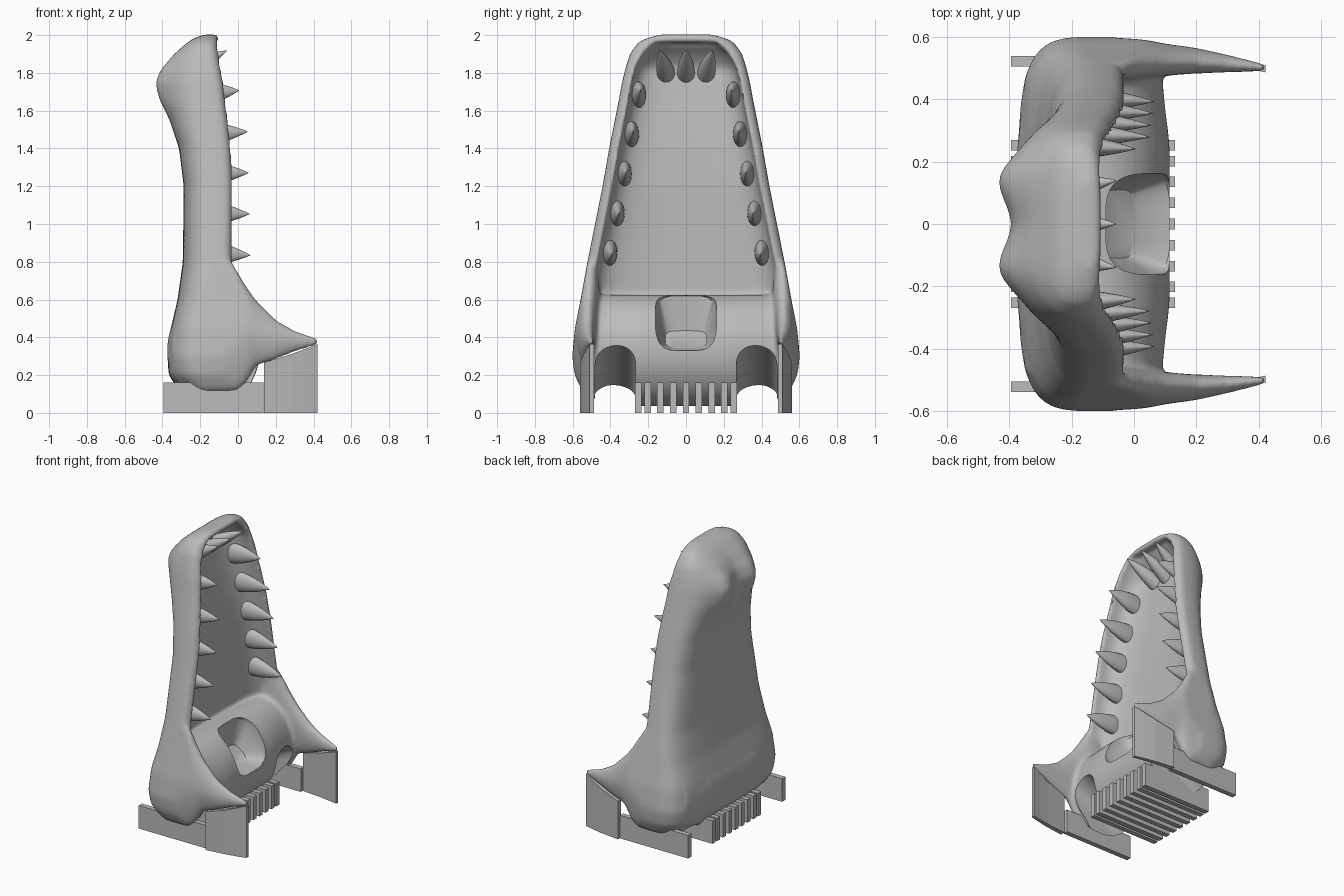
import bpy, bmesh
from math import sin, cos, pi, exp, radians
from mathutils import Vector

cube = bpy.data.objects.get("Cube")
if cube:
    bpy.data.objects.remove(cube, do_unlink=True)

grey = bpy.data.materials.new("matte grey")
grey.use_nodes = True
colour = (0.5, 0.5, 0.5, 1)
grey.diffuse_color = colour
grey.node_tree.nodes["Principled BSDF"].inputs["Base Color"].default_value = colour


def loft(name, rings):
    """Closed skin through a list of equally long rings."""
    bm = bmesh.new()
    rows = [[bm.verts.new(p) for p in ring] for ring in rings]
    n = len(rows[0])
    for a, b in zip(rows, rows[1:]):
        for i in range(n):
            j = (i + 1) % n
            bm.faces.new((a[i], a[j], b[j], b[i]))
    bm.faces.new(rows[0])
    bm.faces.new(rows[-1])
    bmesh.ops.recalc_face_normals(bm, faces=bm.faces)
    mesh = bpy.data.meshes.new(name)
    bm.to_mesh(mesh)
    bm.free()
    mesh.materials.append(grey)
    obj = bpy.data.objects.new(name, mesh)
    bpy.context.collection.objects.link(obj)
    return obj


def activate(*objs):
    bpy.ops.object.select_all(action='DESELECT')
    for o in objs:
        o.select_set(True)
    bpy.context.view_layer.objects.active = objs[0]


def apply_mod(obj, kind, **settings):
    mod = obj.modifiers.new(kind, kind)
    for key, value in settings.items():
        setattr(mod, key, value)
    activate(obj)
    bpy.ops.object.modifier_apply(modifier=mod.name)


def cut(obj, cutter):
    apply_mod(obj, 'BOOLEAN', operation='DIFFERENCE', object=cutter, solver='EXACT')
    bpy.data.objects.remove(cutter, do_unlink=True)


def smooth(obj, angle=40):
    activate(obj)
    bpy.ops.object.shade_smooth_by_angle(angle=radians(angle))


def lookup(table, t):
    """Linear interpolation of table rows keyed by their first value."""
    for a, b in zip(table, table[1:]):
        if t <= b[0]:
            f = max(0, (t - a[0]) / (b[0] - a[0]))
            return [p + (q - p) * f for p, q in zip(a[1:], b[1:])]
    return table[-1][1:]


def power(v, n):
    return (1 if v >= 0 else -1) * abs(v) ** (2 / n)


def angles(n):
    return [2 * pi * i / n for i in range(n)]


def steps(a, b, n):
    return [a + (b - a) * i / n for i in range(n + 1)]


# Jaw profile: height, back x, rim x, half width, squareness of the back
PROFILE = [
    (.085, -.24, -.03, .48, 3), (.12, -.31, -.01, .55, 3.5), (.2, -.368, .01, .59, 4.3),
    (.3, -.373, .01, .603, 4.6), (.45, -.355, 0, .588, 4.5), (.6, -.32, -.005, .558, 4),
    (.8, -.292, -.004, .522, 3.6), (1.2, -.287, -.002, .442, 3.4), (1.4, -.312, -.013, .407, 3.2),
    (1.55, -.362, -.03, .377, 2.8), (1.65, -.4, -.044, .357, 2.6), (1.75, -.415, -.056, .339, 2.5),
    (1.82, -.395, -.07, .322, 2.5), (1.9, -.337, -.086, .298, 2.6), (1.96, -.27, -.098, .255, 2.8),
    (1.99, -.225, -.104, .2, 3), (2.003, -.18, -.112, .14, 3)]


def jaw_ring(z):
    back, rim, half, square = lookup(PROFILE, z)
    mid = rim - min(.09, (rim - back) / 2)
    snout = exp(-((z - 1.74) / .14) ** 2)
    ring = []
    for a in angles(96):
        front = cos(a) > 0
        n = 3.6 if front else square
        y = half * power(sin(a), n)
        x = mid + (rim - mid if front else mid - back) * power(cos(a), n)
        if not front:
            # paired nostril swellings with a dip between them
            x -= snout * .035 * exp(-((abs(y) - .15) / .07) ** 2)
            x += snout * .02 * exp(-(y / .06) ** 2)
        ring.append((x, y, z))
    return ring


def cavity_ring(z):
    back, rim, half, square = lookup(PROFILE, z)
    close = min(1, max(.15, (1.965 - z) / .14)) ** .5
    inset = .054 + .05 * (1 - close)
    return [(rim + .01 + .21 * close * power(cos(a), 3.6),
             (half - inset) * power(sin(a), 3.6), z) for a in angles(96)]


jaw = loft("jaw", [jaw_ring(z) for z in steps(.085, 2.003, 90)])
cut(jaw, loft("mouth_cutter", [cavity_ring(z) for z in steps(.52, 1.96, 60)]))


# Rounded throat roll across the bottom, slightly slimmer at its ends
def throat_ring(y):
    slim = 1 - .1 * max(0, (abs(y) - .25) / .22)
    return [(-.13 + .245 * slim * cos(a), y, .33 + .295 * sin(a)) for a in angles(64)]


throat = loft("throat", [throat_ring(y) for y in steps(-.48, .48, 24)])

# Forward cheek prongs: x, bottom z, top z, inner y, outer y
PRONG = [(-.28, .2, .5, .48, .55), (-.18, .095, .78, .47, .588), (-.1, .08, .84, .465, .604),
         (-.03, .095, .8, .465, .602), (.04, .15, .68, .47, .592), (.1, .25, .595, .478, .58),
         (.2, .282, .495, .483, .566), (.3, .322, .438, .486, .544), (.428, .36, .394, .487, .514)]


def prong_ring(x, side):
    low, high, inner, outer = lookup(PRONG, x)
    ring = []
    for a in angles(40):
        z = (low + high) / 2 + (high - low) / 2 * power(sin(a), 1.8)
        lean = -.07 * max(0, z - .4)
        y = (inner + outer) / 2 + (outer - inner) / 2 * cos(a) + lean
        # stay flush with the jaw wall
        ring.append((x, side * min(y, lookup(PROFILE, z)[2]), z))
    return ring


prongs = [loft("prong", [prong_ring(x, s) for x in steps(-.28, .428, 40)]) for s in (-1, 1)]

# Fuse the body and soften the joins
activate(jaw, throat, *prongs)
bpy.ops.object.join()
apply_mod(jaw, 'REMESH', mode='VOXEL', voxel_size=.011)
apply_mod(jaw, 'SMOOTH', factor=.5, iterations=20)

# Throat pocket: centre x and z, half slope in x and z, half width
POCKET = [(.13, .56, .103, -.145, .165), (.012, .475, .103, -.145, .16),
          (-.05, .39, .05, -.045, .11)]
cut(jaw, loft("pocket_cutter", [
    [(cx + dx * power(cos(a), 4), wide * power(sin(a), 4), cz + dz * power(cos(a), 4))
     for a in angles(48)] for cx, cz, dx, dz, wide in POCKET]))

# Two sloping underside channels
for s in (-1, 1):
    cut(jaw, loft("channel_cutter", [
        [(x, s * .375 + .108 * cos(a), z + (.108 * power(sin(a), 2.3) if a < pi else -.2))
         for a in angles(64)] for x, z in ((.25, .325), (-.45, -.03))]))
smooth(jaw)


# Pointed teeth
def tooth(name, base, tip, wide, tall):
    base, tip = Vector(base), Vector(tip)
    rings = []
    for t in steps(0, .995, 12):
        r = (1 - t ** 1.4) * (.9 + .3 * t)
        c = base.lerp(tip, t)
        rings.append([c + Vector((0, wide * r * cos(a), tall * r * sin(a))) for a in angles(20)])
    smooth(loft(name, rings), 60)


for i in range(5):
    z, y = .845 + .208 * i, .405 - .038 * i
    reach = .068 - .005 * i - (.04 if i == 4 else 0)
    for side, s in (("left", 1), ("right", -1)):
        tooth(f"side_tooth_{side}_{i + 1}", (-.2 - .008 * i, s * y, z + .005),
              (reach, s * (y - .012), z - .01 + .01 * i), .046, .078)
for i in (-1, 0, 1):
    tooth(f"front_tooth_{i + 2}", (-.27, i * .105, 1.795), (-.055, i * .14, 1.92), .052, .06)


# Support slats and plates
def box(name, x0, x1, y0, y1, height):
    loft(name, [[(x, y0, 0), (x, y1, 0), (x, y1, height), (x, y0, height)] for x in (x0, x1)])


SLATS = (0, .068, .136, .202, .253)
for i in range(-4, 5):
    y = SLATS[abs(i)] * (1 if i > 0 else -1)
    box(f"support_slat_{i + 5}", -.395, .132, y - .017, y + .017, .162)
for side, s in (("left", 1), ("right", -1)):
    box(f"side_rail_{side}", -.395, .135, s * .505, s * .54, .162)
    loft(f"prong_support_{side}", [
        [(x, s * inner, 0), (x, s * outer, 0), (x, s * outer, top), (x, s * inner, top)]
        for x, inner, outer, top in ((.138, .525, .56, .268), (.28, .512, .542, .31),
                                     (.36, .5, .525, .34), (.422, .487, .51, .365))])
